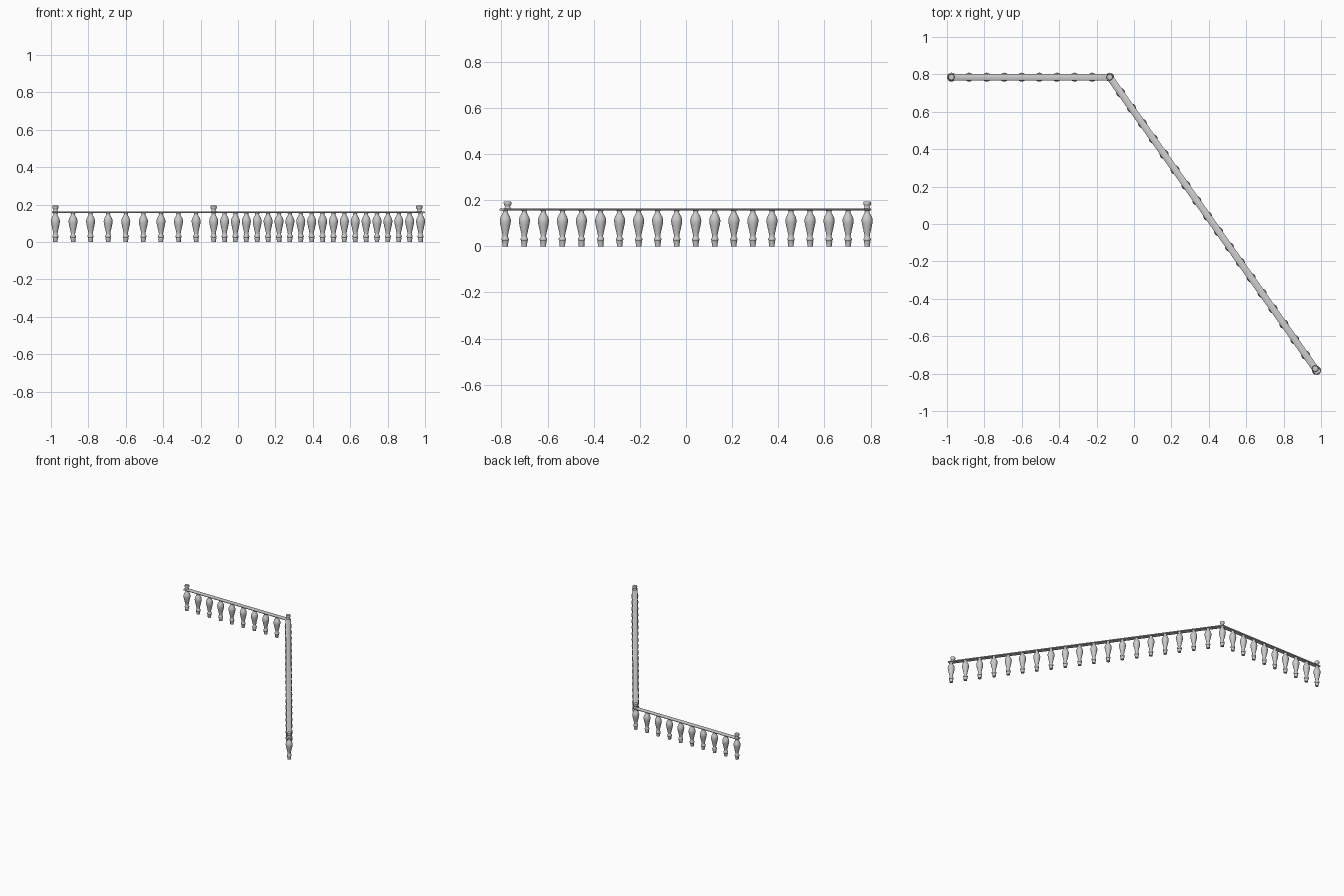
import bpy, bmesh, math
from mathutils import Vector

if "Cube" in bpy.data.objects:
    bpy.data.objects.remove(bpy.data.objects["Cube"])

# plan path of the railing: left end, corner, right end
A, B, C = Vector((-0.976, 0.785, 0)), Vector((-0.13, 0.785, 0)), Vector((0.976, -0.783, 0))
UP = Vector((0, 0, 1))

def finish(bm, name):
    bmesh.ops.recalc_face_normals(bm, faces=bm.faces)
    me = bpy.data.meshes.new(name)
    bm.to_mesh(me)
    bm.free()
    return me

def add(me, name, loc=(0, 0, 0)):
    ob = bpy.data.objects.new(name, me)
    ob.location = loc
    bpy.context.collection.objects.link(ob)
    return ob

def skin(bm, rings):
    n = len(rings[0])
    for a, b in zip(rings, rings[1:]):
        for i in range(n):
            j = (i + 1) % n
            bm.faces.new((a[i], a[j], b[j], b[i]))
    bm.faces.new(rings[0])
    bm.faces.new(rings[-1])

def lathe(name, profile, n=20):
    bm = bmesh.new()
    rings = [[bm.verts.new((r * math.cos(2 * math.pi * i / n), r * math.sin(2 * math.pi * i / n), z))
              for i in range(n)] for r, z in profile]
    skin(bm, rings)
    return finish(bm, name)

def smooth(obs):
    bpy.ops.object.select_all(action='DESELECT')
    for o in obs:
        o.select_set(True)
    bpy.context.view_layer.objects.active = obs[0]
    bpy.ops.object.shade_smooth_by_angle(angle=math.radians(40))

# balusters: turned foot, ring, vase body and neck
baluster = lathe("baluster", [
    (.012, 0), (.012, .012), (.014, .016), (.014, .020), (.013, .023), (.016, .027),
    (.016, .033), (.012, .038), (.011, .044), (.013, .055), (.0175, .075), (.022, .095),
    (.024, .108), (.0235, .117), (.020, .128), (.015, .137), (.011, .144),
    (.010, .150), (.013, .155), (.013, .160)])
spots = [A.lerp(B, i / 9) for i in range(10)] + [B.lerp(C, i / 19) for i in range(1, 20)]
balusters = [add(baluster, f"baluster_{i + 1}", p) for i, p in enumerate(spots)]
smooth(balusters[:1])

# handrail: flat rounded section swept along the path with a mitred corner
d1, d2 = (B - A).normalized(), (C - B).normalized()
s1, s2 = UP.cross(d1), UP.cross(d2)
m = (s1 + s2).normalized()
stations = [(A - d1 * .018, s1), (B, m / m.dot(s1)), (C + d2 * .018, s2)]
section = [(-.018, -.002), (-.015, -.005), (.015, -.005), (.018, -.002),
           (.018, .001), (.011, .005), (-.011, .005), (-.018, .001)]
bm = bmesh.new()
skin(bm, [[bm.verts.new(p + s * u + UP * (.159 + v)) for u, v in section] for p, s in stations])
rail = add(finish(bm, "handrail"), "handrail")
smooth([rail])

# finials: small flared caps on the ends and the corner
finial = lathe("finial", [
    (.014, .160), (.014, .166), (.011, .170), (.011, .174), (.016, .180),
    (.017, .190), (.015, .194), (.009, .195)])
finials = [add(finial, f"finial_{i + 1}", p) for i, p in enumerate((A, B, C - d2 * .012))]
smooth(finials[:1])
